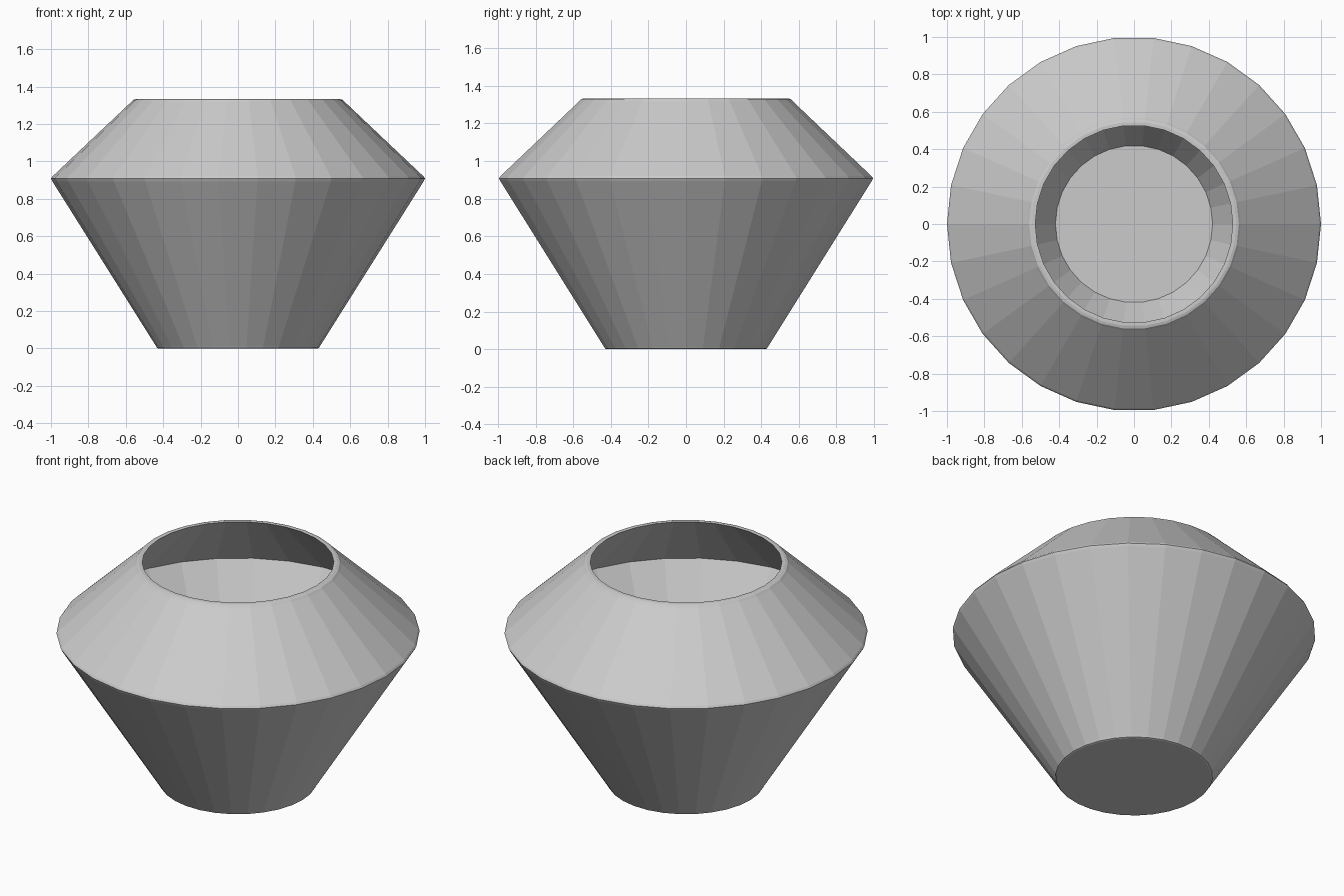
import bpy
import bmesh
from math import cos, sin, tau

SIDES = 30

if "Cube" in bpy.data.objects:
    bpy.data.objects.remove(bpy.data.objects["Cube"], do_unlink=True)

# One plain grey for the whole pot
grey = bpy.data.materials.new("light grey")
grey.use_nodes = True
colour = (0.6, 0.6, 0.6, 1)
grey.diffuse_color = colour
grey.node_tree.nodes["Principled BSDF"].inputs["Base Color"].default_value = colour

# Wall section (radius, height): outside upward, over the rim, inside downward
profile = [
    (0.425, 0), (0.433, 0.003), (0.438, 0.012),         # softened foot
    (0.993, 0.894), (1.0, 0.908), (0.992, 0.92),        # softened shoulder
    (0.571, 1.318), (0.561, 1.329), (0.547, 1.333),     # softened rim
    (0.528, 1.333),
    (0.962, 0.91), (0.42, 0.03),                        # inner wall to floor
]


def lathe(name, section, sides, material):
    """Spin a section around z, closing the first and last rings with discs."""
    bm = bmesh.new()
    rings = [[bm.verts.new((r * cos(tau * i / sides), r * sin(tau * i / sides), z))
              for i in range(sides)] for r, z in section]
    for low, high in zip(rings, rings[1:]):
        for i in range(sides):
            j = (i + 1) % sides
            bm.faces.new((low[i], low[j], high[j], high[i]))
    bm.faces.new(rings[0][::-1])
    bm.faces.new(rings[-1])
    bmesh.ops.recalc_face_normals(bm, faces=bm.faces)
    mesh = bpy.data.meshes.new(name)
    bm.to_mesh(mesh)
    bm.free()
    mesh.materials.append(material)
    obj = bpy.data.objects.new(name, mesh)
    bpy.context.collection.objects.link(obj)
    return obj


# Faceted pot with a hollow inside
lathe("pot", profile, SIDES, grey)
